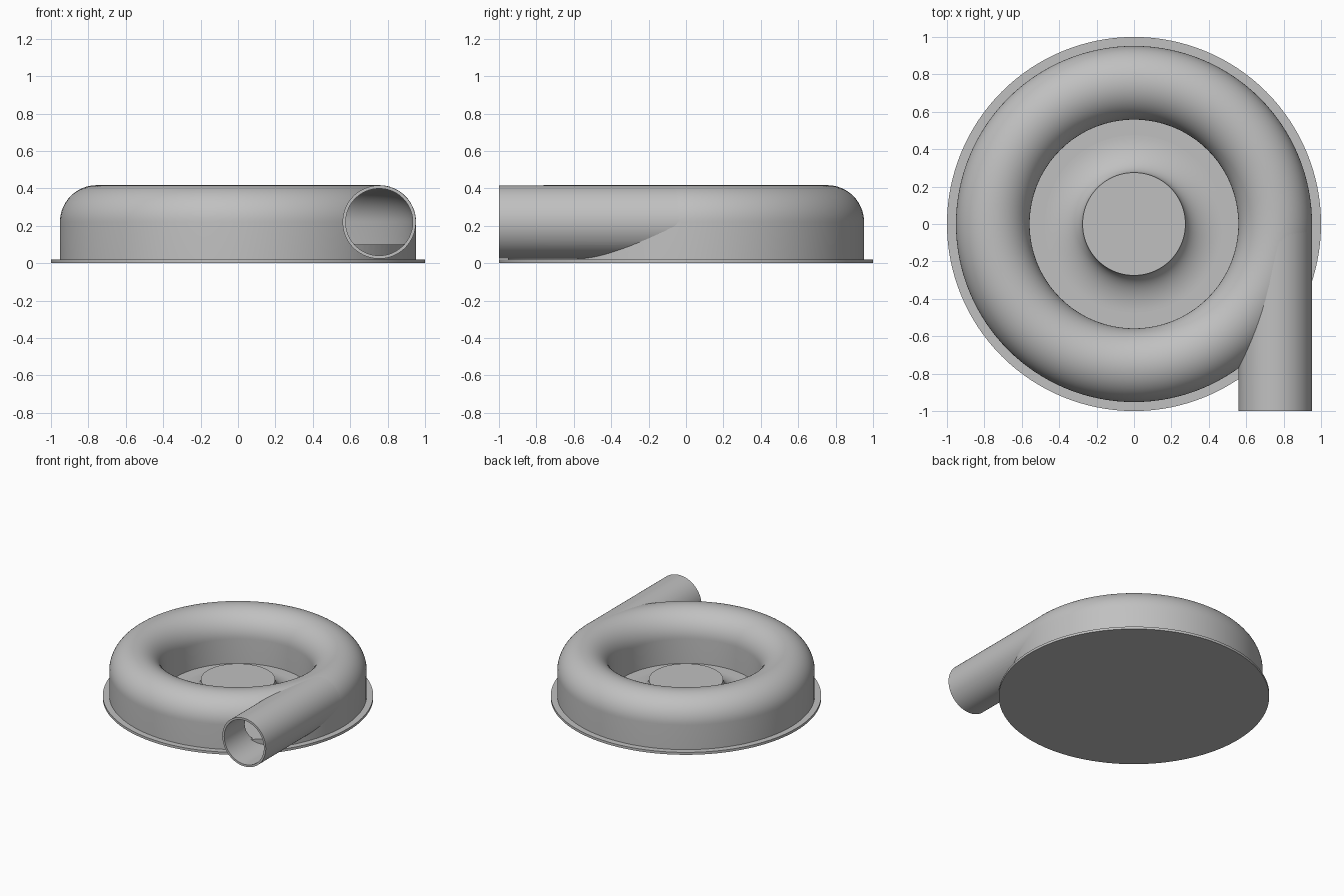
import bpy
import bmesh
import math

cube = bpy.data.objects.get("Cube")
if cube:
    bpy.data.objects.remove(cube, do_unlink=True)

STEPS = 128
RING, AXIS_Z = 0.755, 0.22      # centre line of the scroll and outlet
OUTER, INNER = 0.197, 0.18      # outside and bore radii
BASE_TOP, CAVITY_FLOOR = 0.02, 0.1

grey = bpy.data.materials.new("plain_grey")
grey.use_nodes = True
grey.diffuse_color = (0.53, 0.53, 0.53, 1)
grey.node_tree.nodes["Principled BSDF"].inputs["Base Color"].default_value = grey.diffuse_color


def finish(name, bm):
    bmesh.ops.remove_doubles(bm, verts=bm.verts, dist=1e-5)
    bmesh.ops.recalc_face_normals(bm, faces=bm.faces)
    mesh = bpy.data.meshes.new(name)
    bm.to_mesh(mesh)
    bm.free()
    mesh.materials.append(grey)
    obj = bpy.data.objects.new(name, mesh)
    bpy.context.collection.objects.link(obj)
    return obj


def revolve(name, profile, closed=False):
    """Spin an (r, z) profile round the z axis."""
    bm = bmesh.new()
    verts = [bm.verts.new((r, 0, z)) for r, z in profile]
    pairs = list(zip(verts, verts[1:]))
    if closed:
        pairs.append((verts[-1], verts[0]))
    edges = [bm.edges.new(p) for p in pairs]
    bmesh.ops.spin(bm, geom=verts + edges, cent=(0, 0, 0), axis=(0, 0, 1),
                   angle=math.tau, steps=STEPS)
    return finish(name, bm)


def extrude_y(name, outline, y0, y1):
    """Extrude an (x, z) outline along y."""
    bm = bmesh.new()
    face = bm.faces.new([bm.verts.new((x, y0, z)) for x, z in outline])
    moved = bmesh.ops.extrude_face_region(bm, geom=[face])["geom"]
    bmesh.ops.translate(bm, vec=(0, y1 - y0, 0),
                        verts=[v for v in moved if isinstance(v, bmesh.types.BMVert)])
    return finish(name, bm)


def arch(radius, bottom):
    """Closed section with straight walls and a half-round roof."""
    arc = [(RING + radius * math.cos(math.pi * i / 32),
            AXIS_Z + radius * math.sin(math.pi * i / 32)) for i in range(33)]
    return [(RING + radius, bottom)] + arc + [(RING - radius, bottom)]


def circle(radius, lowest=-1):
    return [(RING + radius * math.cos(math.tau * i / 96),
             max(lowest, AXIS_Z + radius * math.sin(math.tau * i / 96))) for i in range(96)]


def cut(obj, cutter):
    mod = obj.modifiers.new("cut", "BOOLEAN")
    mod.operation = "DIFFERENCE"
    mod.solver = "EXACT"
    mod.object = cutter
    bpy.context.view_layer.objects.active = obj
    bpy.ops.object.modifier_apply(modifier=mod.name)


# Base plate
base = revolve("base_plate", [(0, 0), (1, 0), (1, BASE_TOP), (0, BASE_TOP)])

# Central hub flaring down to the plate
hub_r, hub_z, flare = 0.275, 0.15, 0.2
curve = [(hub_r + flare * (1 - math.cos(t)), hub_z - (hub_z - BASE_TOP) * math.sin(t))
         for t in (math.pi / 2 * i / 20 for i in range(21))]
hub = revolve("hub", [(0, hub_z)] + curve)

# Hollow ring housing, and the outlet pipe that leaves it on a tangent
housing = revolve("ring_housing", arch(OUTER, BASE_TOP - 0.005), closed=True)
pipe = extrude_y("outlet_pipe", circle(OUTER - 0.001), -1, 0)

cavity = revolve("cavity_cutter", arch(INNER, CAVITY_FLOOR), closed=True)
bore = extrude_y("bore_cutter", circle(INNER - 0.001), -1.1, 0.01)
mouth = extrude_y("mouth_cutter", circle(INNER - 0.001, CAVITY_FLOOR + 0.001), -1.1, 0.01)

cut(pipe, bore)
cut(pipe, cavity)
cut(housing, cavity)
cut(housing, mouth)
for helper in (cavity, bore, mouth):
    bpy.data.objects.remove(helper, do_unlink=True)

# Smooth curves with crisp rims
bpy.ops.object.select_all(action="DESELECT")
for part in (base, hub, housing, pipe):
    part.select_set(True)
bpy.context.view_layer.objects.active = housing
bpy.ops.object.shade_smooth_by_angle(angle=math.radians(30))
